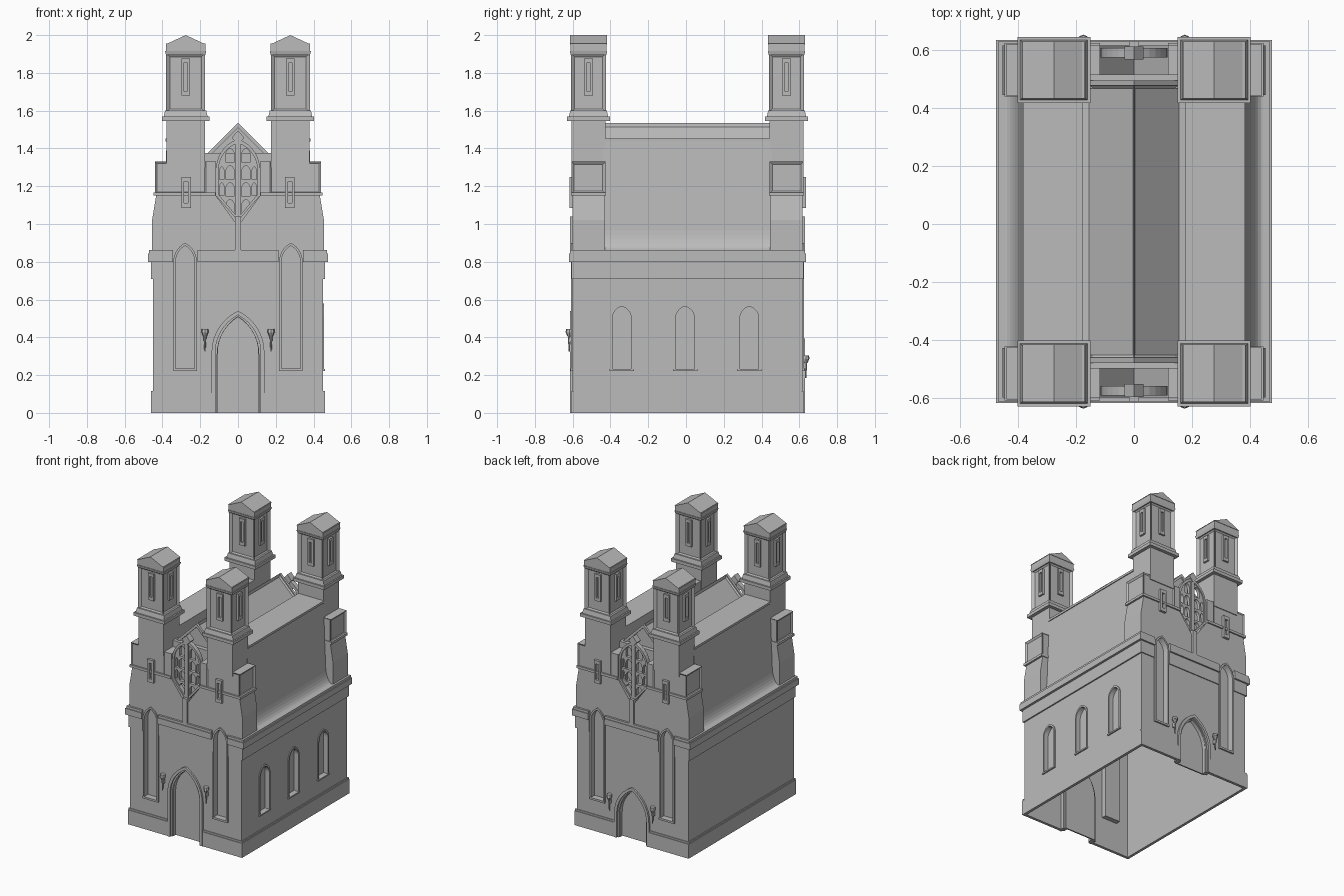
import bpy, bmesh, math
from mathutils import Matrix

if "Cube" in bpy.data.objects:
    bpy.data.objects.remove(bpy.data.objects["Cube"])

stone = bpy.data.materials.new("grey_stone")
stone.use_nodes = True
GREY = (0.5, 0.5, 0.5, 1)
stone.diffuse_color = GREY
stone.node_tree.nodes["Principled BSDF"].inputs["Base Color"].default_value = GREY

C = 0.008      # depth centre of the building
HALF = 0.608   # half depth to the end walls
WALL = 0.45    # half width to the side walls
SIDES = (-1, 1)


def finish(name, bm):
    bmesh.ops.recalc_face_normals(bm, faces=bm.faces)
    me = bpy.data.meshes.new(name)
    bm.to_mesh(me)
    bm.free()
    me.materials.append(stone)
    ob = bpy.data.objects.new(name, me)
    bpy.context.scene.collection.objects.link(ob)
    return ob


def add_prism(bm, pts, a, b, axis="y"):
    """Extrude a profile drawn in (across, up) along y or x."""
    def place(p, t):
        return (p[0], t, p[1]) if axis == "y" else (t, p[0], p[1])
    face = bm.faces.new([bm.verts.new(place(p, a)) for p in pts])
    far = bmesh.ops.extrude_face_region(bm, geom=[face])["geom"]
    shift = (0, b - a, 0) if axis == "y" else (b - a, 0, 0)
    bmesh.ops.translate(bm, verts=[v for v in far if isinstance(v, bmesh.types.BMVert)], vec=shift)


def prism(name, pts, a, b, axis="y"):
    bm = bmesh.new()
    add_prism(bm, pts, a, b, axis)
    return finish(name, bm)


def box(name, x, y, z, rim=0, depth=0.01):
    """Box from min/max pairs; rim sinks a panel into each upright face."""
    bm = bmesh.new()
    size = [abs(r[1] - r[0]) for r in (x, y, z)]
    mid = [(r[0] + r[1]) / 2 for r in (x, y, z)]
    bmesh.ops.create_cube(bm, size=1, matrix=Matrix.Translation(mid) @ Matrix.Diagonal(size + [1]))
    if rim:
        upright = [f for f in bm.faces if abs(f.normal.z) < 0.5]
        bmesh.ops.inset_individual(bm, faces=upright, thickness=rim, depth=-depth)
    return finish(name, bm)


def arch(half, z0, spring, top, cx=0, n=7):
    """Pointed arch outline, from bottom right round to bottom left."""
    rise = top - spring
    r = (half ** 2 + rise ** 2) / (2 * half)
    end = math.asin(min(1, rise / r))
    if rise > half:
        arc = [(half - r + r * math.cos(end * i / n), spring + r * math.sin(end * i / n)) for i in range(n)]
    else:
        arc = [(half * math.cos(math.pi / 2 * i / n), spring + rise * math.sin(math.pi / 2 * i / n)) for i in range(n)]
    right = [(half, z0)] + arc
    return [(cx + x, z) for x, z in right + [(0, top)] + [(-x, z) for x, z in reversed(right)]]


def mirrored(right):
    return right + [(-x, z) for x, z in reversed(right) if x > 0]


def cut(target, cutter):
    mod = target.modifiers.new("cut", "BOOLEAN")
    mod.operation, mod.solver, mod.object = "DIFFERENCE", "EXACT", cutter
    bpy.context.view_layer.update()
    dg = bpy.context.evaluated_depsgraph_get()
    me = bpy.data.meshes.new_from_object(target.evaluated_get(dg))
    target.modifiers.clear()
    target.data = me
    

def drop(ob):
    bpy.data.objects.remove(ob)


def ends(s, d0, d1):
    return sorted((C + s * d0, C + s * d1))


# Hollow body: the cavity leaves solid backs behind every recess
body = box("body", (-WALL, WALL), (C - HALF, C + HALF), (0, 0.86))
cavity = box("cavity", (0.01 - WALL, WALL - 0.01), (C - HALF + 0.01, C + HALF - 0.01), (-0.1, 0.845))
SIDE_WINDOWS = (-0.34, -0.005, 0.335)
facades, recesses = {}, []
for s in SIDES:
    door_top = 0.51 if s < 0 else 0.37
    shapes = [arch(0.11, -0.05, door_top - 0.2, door_top)]
    shapes += [arch(0.05, 0.235, 0.80, 0.885, x) for x in (-0.28, 0.28)]
    backs = [arch(0.125, -0.2, door_top - 0.19, door_top + 0.02)]
    backs += [arch(0.062, 0.222, 0.80, 0.9, x) for x in (-0.28, 0.28)]
    for shape, back in zip(shapes, backs):
        solid = prism("recess_back", back, C + s * (HALF - 0.045), C + s * (HALF + 0.05))
        cut(cavity, solid)
        drop(solid)
        recesses.append((s, prism("recess", shape, C + s * (HALF - 0.035), C + s * (HALF + 0.05))))
for y in SIDE_WINDOWS:
    solid = prism("recess_back", arch(0.066, 0.215, 0.5, 0.585, y), 0.4, 0.5, "x")
    cut(cavity, solid)
    drop(solid)
    recesses.append((0, prism("recess", arch(0.055, 0.23, 0.5, 0.57, y), 0.418, 0.5, "x")))
cut(body, cavity)
drop(cavity)

# Upper end walls with a notch for the tracery
FACADE = [(0, 0.99), (0.117, 1.15), (0.117, 1.33), (0.43, 1.33), (0.43, 1.17), (0.455, 1.02), (0.455, 0.86)]
for s in SIDES:
    facades[s] = prism("upper_end_wall", mirrored(FACADE), C + s * 0.437, C + s * HALF)
for s, recess in recesses:
    cut(body, recess)
    if s:
        cut(facades[s], recess)
    drop(recess)

# Plinth, left open at the doors
for s in SIDES:
    for a, b in ((-0.46, -0.125), (0.125, 0.46)):
        box("plinth_end", (a, b), ends(s, HALF - 0.005, HALF + 0.01), (0, 0.105))
        box("plinth_lip_end", (a, b), ends(s, HALF - 0.005, HALF + 0.005), (0.105, 0.117))
    box("plinth_side", sorted((s * 0.445, s * 0.46)), (C - HALF - 0.01, C + HALF + 0.01), (0, 0.105))
    box("plinth_lip_side", sorted((s * 0.445, s * 0.455)), (C - HALF, C + HALF), (0.105, 0.117))

# Stepped cornice, broken by the tall windows
for out, z0, z1 in ((0.01, 0.71, 0.8), (0.027, 0.8, 0.845), (0.02, 0.845, 0.862)):
    for s in SIDES:
        edge = WALL + out
        box("cornice_side", sorted((s * 0.445, s * edge)), (C - HALF - out * 0.7, C + HALF + out * 0.7), (z0, z1))
        for a, b in ((-edge, -0.345), (-0.215, 0.215), (0.345, edge)):
            box("cornice_end", (a, b), ends(s, HALF - 0.01, HALF + out * 0.7), (z0, z1))

# Window and door surrounds
for s in SIDES:
    for x in (-0.28, 0.28):
        ring = arch(0.062, 0.225, 0.80, 0.9, x) + arch(0.05, 0.225, 0.80, 0.885, x)[::-1]
        prism("tall_window_frame", ring, C + s * (HALF - 0.02), C + s * (HALF + 0.009))
        box("tall_window_sill", (x - 0.062, x + 0.062), ends(s, HALF - 0.03, HALF + 0.011), (0.222, 0.236))
    top = 0.54 if s < 0 else 0.395
    for w0, w1, t0, t1, out in ((0.14, 0.12, 0, 0.022, 0.013), (0.122, 0.107, 0.02, 0.034, -0.008)):
        ring = arch(w0, 0, top - 0.22, top - t0) + arch(w1, 0, top - 0.22, top - t1)[::-1]
        prism("door_surround", ring, C + s * (HALF - 0.034), C + s * (HALF + out))
for y in SIDE_WINDOWS:
    ring = arch(0.062, 0.225, 0.5, 0.578, y) + arch(0.05, 0.225, 0.5, 0.564, y)[::-1]
    prism("side_window_frame", ring, 0.43, 0.456, "x")
    box("side_window_sill", (0.42, 0.46), (y - 0.065, y + 0.065), (0.222, 0.232))

# Nave: walls flared at the foot, flat shoulders and a panelled gable roof
nave = [(WALL - 0.055 * math.sin(a * math.pi / 16), 0.99 - 0.13 * math.cos(a * math.pi / 16)) for a in range(9)]
nave += [(0.378, 1.437), (0.178, 1.437), (0.178, 1.3)]
prism("nave_walls", mirrored(nave), C - 0.445, C + 0.445)
for s in SIDES:
    box("shoulder_coping", sorted((s * 0.178, s * 0.384)), (C - 0.44, C + 0.44), (1.437, 1.453))
bm = bmesh.new()
add_prism(bm, mirrored([(0.178, 1.25), (0.178, 1.357), (0, 1.535)]), C - 0.478, C + 0.478)
bmesh.ops.recalc_face_normals(bm, faces=bm.faces)
slopes = [f for f in bm.faces if f.normal.z > 0.3]
bmesh.ops.inset_individual(bm, faces=slopes, thickness=0.025, depth=-0.014)
finish("gable_roof", bm)
for s in SIDES:
    box("nave_end_wall", (-0.178, 0.178), ends(s, 0.46, 0.508), (0.9, 1.375))
    raking = [(0.16, 1.375), (0, 1.535), (-0.16, 1.375), (-0.135, 1.375), (0, 1.51), (0.135, 1.375)]
    prism("gable_rim", raking, C + s * 0.47, C + s * 0.488)

# Tracery in each notch
for s in SIDES:
    outer = arch(0.116, 1.15, 1.29, 1.45) + [(0, 1.015)]
    inner = arch(0.102, 1.155, 1.29, 1.428) + [(0, 1.034)]
    front, back = C + s * 0.592, C + s * 0.568
    plate = prism("tracery", outer, back, front)
    bm = bmesh.new()
    for m in SIDES:
        for row in range(4):
            z = 1.055 + row * 0.09
            add_prism(bm, arch(0.022, z, z + 0.045, z + 0.075, m * 0.042, 3), C + s * 0.54, C + s * 0.62)
        for row in range(2):
            z = 1.15 + row * 0.085
            add_prism(bm, arch(0.012, z, z + 0.045, z + 0.07, m * 0.086, 3), C + s * 0.54, C + s * 0.62)
    holes = finish("tracery_holes", bm)
    cut(plate, holes)
    drop(holes)
    for i in range(len(outer)):
        j = (i + 1) % len(outer)
        prism("tracery_rim", [outer[i], outer[j], inner[j], inner[i]], back, C + s * 0.6)
    box("mullion", (-0.017, 0.017), ends(s, 0.56, HALF + 0.014), (0.86, 1.04))
    box("centre_bar", (-0.014, 0.014), ends(s, 0.56, 0.602), (1.03, 1.43))
    prism("finial", [(0, 1.42), (0.033, 1.457), (0, 1.495), (-0.033, 1.457)], C + s * 0.56, C + s * 0.606)


def frustum(name, cx, cy, lo, hi, z0, z1):
    """Four-sided block whose top and bottom differ in size."""
    bm = bmesh.new()
    bmesh.ops.create_cube(bm, size=2)
    for v in bm.verts:
        hx, hy = hi if v.co.z > 0 else lo
        v.co = (cx + v.co.x * hx, cy + v.co.y * hy, z1 if v.co.z > 0 else z0)
    finish(name, bm)


def slit(name, cx, cy, half, z0, z1, t, axis):
    """Raised frame round a narrow slot, centred on a wall."""
    c, d = (cx, cy) if axis == "y" else (cy, cx)
    e = half * 0.45
    pts = [(half, z0), (half, z1), (-half, z1), (-half, z0), (-e, z0), (-e, z1 - half),
           (e, z1 - half), (e, z0 + half), (-e, z0 + half), (-e, z0)]
    prism(name, [(c + u, z) for u, z in pts], d - t, d + t, axis)


for s in SIDES:
    for m in SIDES:
        # Corner blocks with ledges and arrow slits
        bx = sorted((m * 0.17, m * 0.44))
        box("corner_block", bx, ends(s, 0.435, HALF + 0.006), (1.16, 1.33), 0.02)
        box("corner_ledge", sorted((m * 0.118, m * 0.447)), ends(s, 0.432, HALF + 0.01), (1.15, 1.168))
        slit("arrow_slit", m * 0.275, C + s * HALF, 0.025, 1.085, 1.25, 0.018, "y")

        # Towers
        cx, cy = m * 0.277, C + s * 0.524
        box("tower_base", (cx - 0.102, cx + 0.102), (cy - 0.09, cy + 0.09), (1.3, 1.55))
        frustum("tower_ledge", cx, cy, (0.126, 0.114), (0.126, 0.114), 1.545, 1.568)
        frustum("tower_ledge_slope", cx, cy, (0.116, 0.104), (0.109, 0.097), 1.568, 1.6)
        box("tower_shaft", (cx - 0.103, cx + 0.103), (cy - 0.093, cy + 0.093), (1.59, 1.905), 0.028, 0.014)
        for d in SIDES:
            slit("tower_slit", cx, cy + d * 0.083, 0.023, 1.68, 1.875, 0.01, "y")
            slit("tower_slit", cx + d * 0.093, cy, 0.023, 1.68, 1.875, 0.01, "x")
        frustum("tower_cap", cx, cy, (0.104, 0.094), (0.109, 0.099), 1.895, 1.915)
        frustum("tower_cap_band", cx, cy, (0.105, 0.096), (0.105, 0.096), 1.915, 1.955)
        roof = [(cx - 0.108, 1.95), (cx + 0.108, 1.95), (cx, 2.0)]
        prism("tower_roof", roof, cy - 0.099, cy + 0.099)

        # Wall torches
        bm = bmesh.new()
        top = 0.445 if s < 0 else 0.305
        for r0, r1, z0, z1 in ((0.003, 0.008, -0.12, -0.035), (0.01, 0.018, -0.04, -0.02), (0.02, 0.017, -0.02, 0)):
            at = Matrix.Translation((m * 0.175, C + s * (HALF + 0.018), top + (z0 + z1) / 2))
            bmesh.ops.create_cone(bm, cap_ends=True, segments=8, radius1=r0, radius2=r1, depth=z1 - z0, matrix=at)
        finish("wall_torch", bm)
        box("torch_bracket", (m * 0.175 - 0.006, m * 0.175 + 0.006), ends(s, HALF - 0.01, HALF + 0.02), (top - 0.07, top - 0.04))
